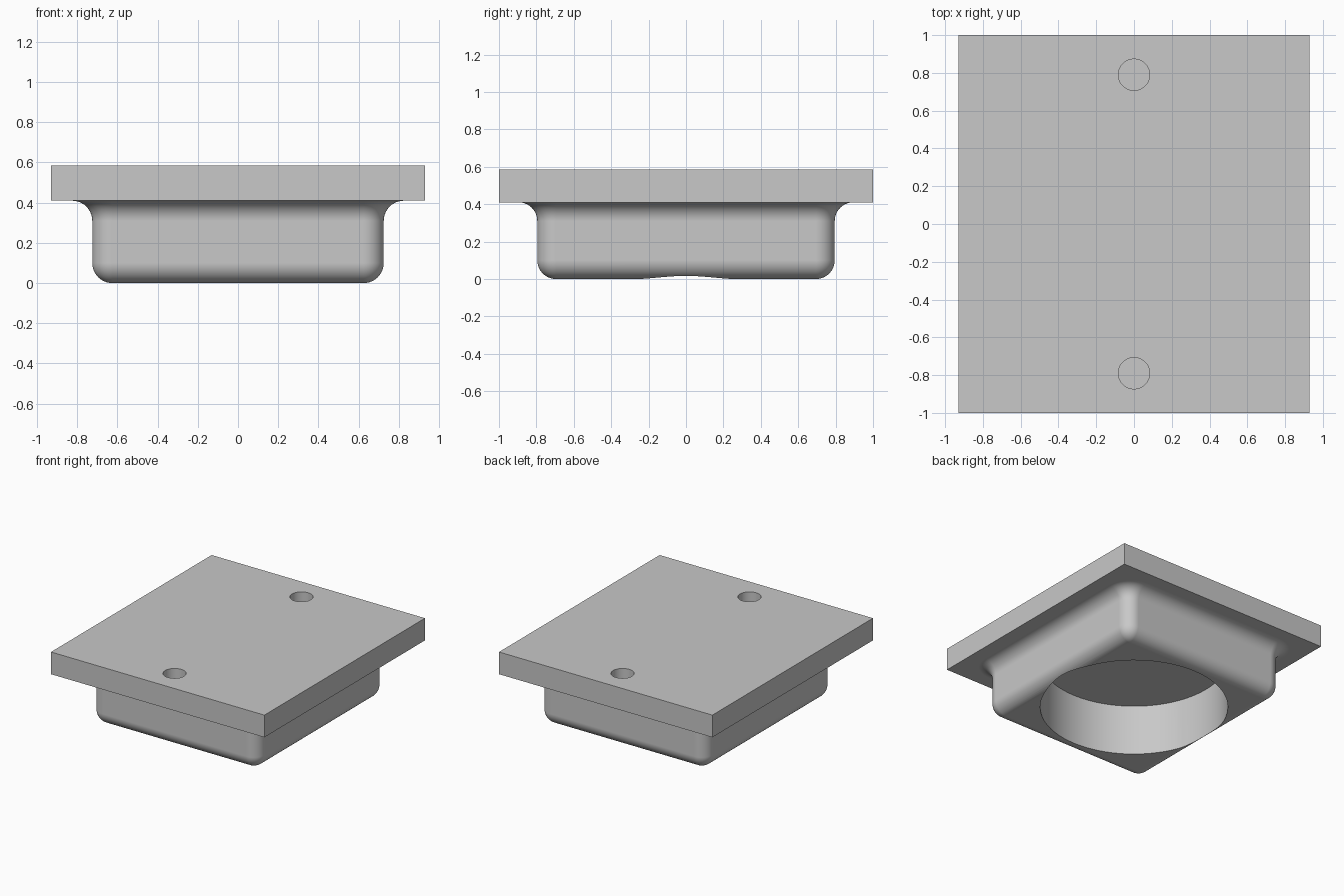
import bpy
import bmesh
import math

if "Cube" in bpy.data.objects:
    bpy.data.objects.remove(bpy.data.objects["Cube"], do_unlink=True)

PLATE_Z, TOP_Z = 0.41, 0.585     # underside and top of the plate
HALF_X, HALF_Y = 0.725, 0.795    # half size of the body
FILLET = 0.1                     # shared radius of corners and fillets
STEPS = 10

grey = bpy.data.materials.new("plain grey")
grey.use_nodes = True
grey.diffuse_color = (0.58, 0.58, 0.58, 1)
grey.node_tree.nodes["Principled BSDF"].inputs["Base Color"].default_value = grey.diffuse_color


def finish_mesh(name, bm):
    bmesh.ops.remove_doubles(bm, verts=bm.verts, dist=1e-5)
    bmesh.ops.recalc_face_normals(bm, faces=bm.faces)
    mesh = bpy.data.meshes.new(name)
    bm.to_mesh(mesh)
    bm.free()
    mesh.materials.append(grey)
    obj = bpy.data.objects.new(name, mesh)
    bpy.context.collection.objects.link(obj)
    return obj


def cylinder(name, radius, y, z0, z1, sides):
    bm = bmesh.new()
    bmesh.ops.create_cone(bm, cap_ends=True, segments=sides, radius1=radius,
                          radius2=radius, depth=z1 - z0)
    bmesh.ops.translate(bm, verts=bm.verts, vec=(0, y, (z0 + z1) / 2))
    return finish_mesh(name, bm)


def rounded_outline(offset):
    """Rounded rectangle grown outward by offset."""
    points = []
    for corner, (sx, sy) in enumerate(((1, 1), (-1, 1), (-1, -1), (1, -1))):
        for i in range(STEPS + 1):
            a = math.pi / 2 * (corner + i / STEPS)
            r = FILLET + offset
            points.append((sx * (HALF_X - FILLET) + r * math.cos(a),
                           sy * (HALF_Y - FILLET) + r * math.sin(a)))
    return points


# Body: rounded bottom edge, straight wall, concave flare under the plate
angles = [math.pi / 2 * i / STEPS for i in range(STEPS + 1)]
profile = [(FILLET * (math.sin(a) - 1), FILLET * (1 - math.cos(a))) for a in angles]
profile += [(FILLET * (1 - math.cos(a)), PLATE_Z - FILLET * (1 - math.sin(a))) for a in angles]
profile.append((FILLET, PLATE_Z + 0.05))

bm = bmesh.new()
rings = [[bm.verts.new((x, y, z)) for x, y in rounded_outline(off)] for off, z in profile]
for low, high in zip(rings, rings[1:]):
    for i in range(len(low)):
        j = (i + 1) % len(low)
        bm.faces.new((low[i], low[j], high[j], high[i]))
bm.faces.new(rings[0])
bm.faces.new(rings[-1])
body = finish_mesh("body", bm)

# Plate
bm = bmesh.new()
bmesh.ops.create_cube(bm, size=1)
bmesh.ops.scale(bm, verts=bm.verts, vec=(1.86, 2, TOP_Z - PLATE_Z))
bmesh.ops.translate(bm, verts=bm.verts, vec=(0, 0, (PLATE_Z + TOP_Z) / 2))
plate = finish_mesh("mounting_plate", bm)

# Join the body, then cut the large bore and the two blind holes
tools = [(body, 'UNION'),
         (cylinder("bore_cutter", 0.68, 0, -0.1, 0.4, 96), 'DIFFERENCE')]
for side, y in (("front", -0.79), ("back", 0.79)):
    tools.append((cylinder(side + "_hole_cutter", 0.083, y, PLATE_Z, TOP_Z + 0.1, 40), 'DIFFERENCE'))

bpy.ops.object.select_all(action='DESELECT')
bpy.context.view_layer.objects.active = plate
plate.select_set(True)
for tool, operation in tools:
    mod = plate.modifiers.new(tool.name, 'BOOLEAN')
    mod.object, mod.operation, mod.solver = tool, operation, 'EXACT'
    bpy.ops.object.modifier_apply(modifier=mod.name)
    bpy.data.objects.remove(tool, do_unlink=True)

# Smooth fillets with crisp edges and flat large faces
bpy.ops.object.shade_smooth_by_angle(angle=math.radians(30))
weighted = plate.modifiers.new("flat large faces", 'WEIGHTED_NORMAL')
weighted.keep_sharp = True
